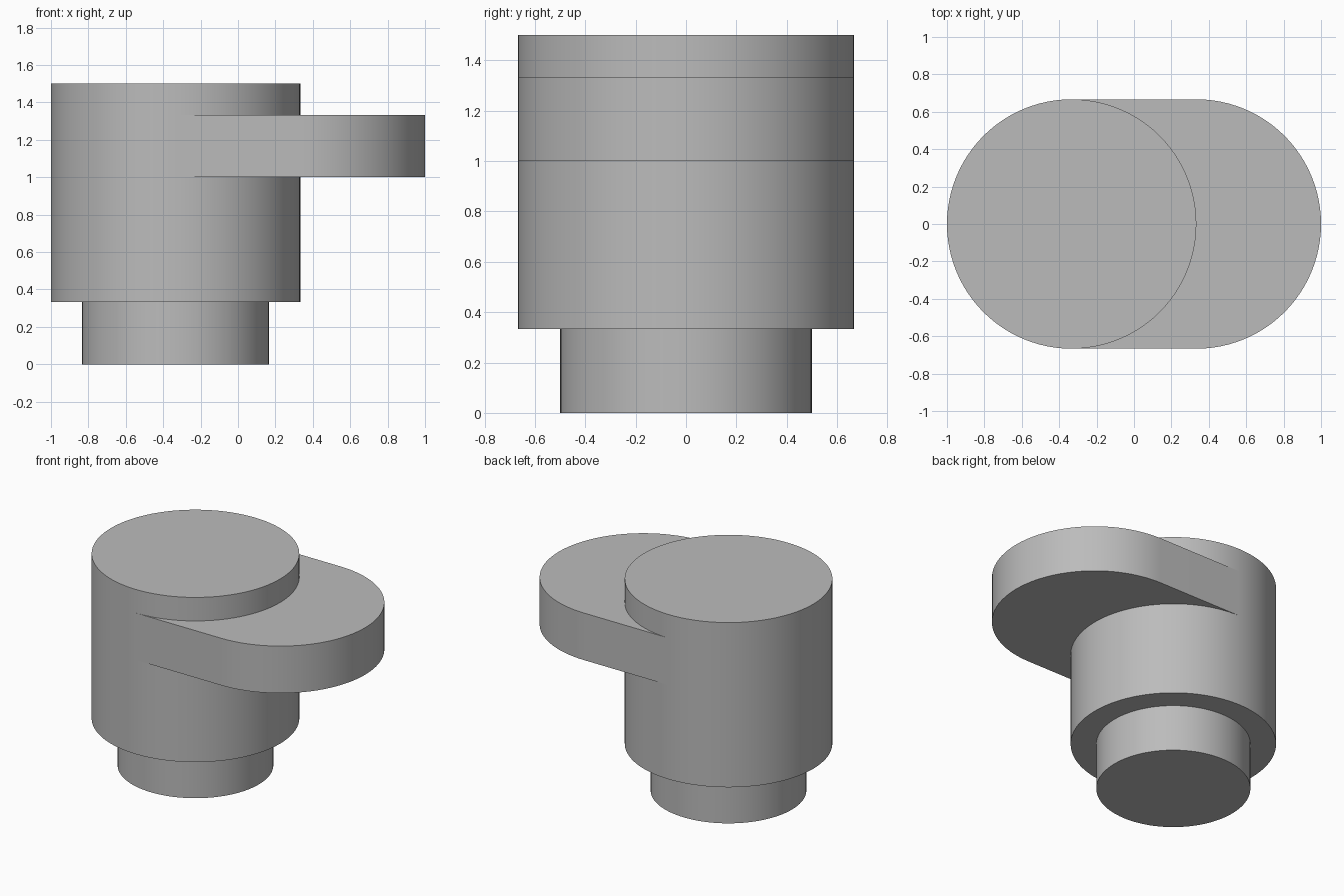
import bpy
import bmesh
from math import sin, cos, pi, radians

cube = bpy.data.objects.get("Cube")
if cube:
    bpy.data.objects.remove(cube, do_unlink=True)

R = 2 / 3        # main radius
AXIS = 1 / 3     # distance of each round axis from the centre
SEGMENTS = 96

grey = bpy.data.materials.new("plain grey")
grey.use_nodes = True
colour = (0.5, 0.5, 0.5, 1)
grey.diffuse_color = colour
grey.node_tree.nodes["Principled BSDF"].inputs["Base Color"].default_value = colour


def finish(bm, name):
    bmesh.ops.recalc_face_normals(bm, faces=bm.faces)
    mesh = bpy.data.meshes.new(name)
    bm.to_mesh(mesh)
    bm.free()
    mesh.materials.append(grey)
    obj = bpy.data.objects.new(name, mesh)
    bpy.context.collection.objects.link(obj)
    bpy.ops.object.select_all(action="DESELECT")
    obj.select_set(True)
    bpy.context.view_layer.objects.active = obj
    bpy.ops.object.shade_smooth_by_angle(angle=radians(30))


def arc(cx, radius, start, end, steps):
    angles = [start + (end - start) * i / steps for i in range(steps + 1)]
    return [(cx + radius * cos(a), radius * sin(a)) for a in angles]


# Stepped round body: narrow foot below a wide drum
bm = bmesh.new()
rings = []
for radius, z in [(0.5, 0), (0.5, AXIS), (R, AXIS), (R, 1.5)]:
    outline = arc(-AXIS, radius, 0, 2 * pi, SEGMENTS)[:-1]
    rings.append([bm.verts.new((x, y, z)) for x, y in outline])
for low, high in zip(rings, rings[1:]):
    for i in range(SEGMENTS):
        j = (i + 1) % SEGMENTS
        bm.faces.new((low[i], low[j], high[j], high[i]))
bm.faces.new(rings[0])
bm.faces.new(rings[-1])
finish(bm, "stepped_body")

# Flat side arm: rounded outer end, straight sides tangent to the drum
bm = bmesh.new()
outline = arc(AXIS, R, -pi / 2, pi / 2, SEGMENTS // 2) + [(-AXIS, R), (-AXIS, -R)]
base = bm.faces.new([bm.verts.new((x, y, 1)) for x, y in outline])
top = bmesh.ops.extrude_face_region(bm, geom=[base], use_keep_orig=True)
verts = [g for g in top["geom"] if isinstance(g, bmesh.types.BMVert)]
bmesh.ops.translate(bm, verts=verts, vec=(0, 0, 1 / 3))
finish(bm, "side_arm")
